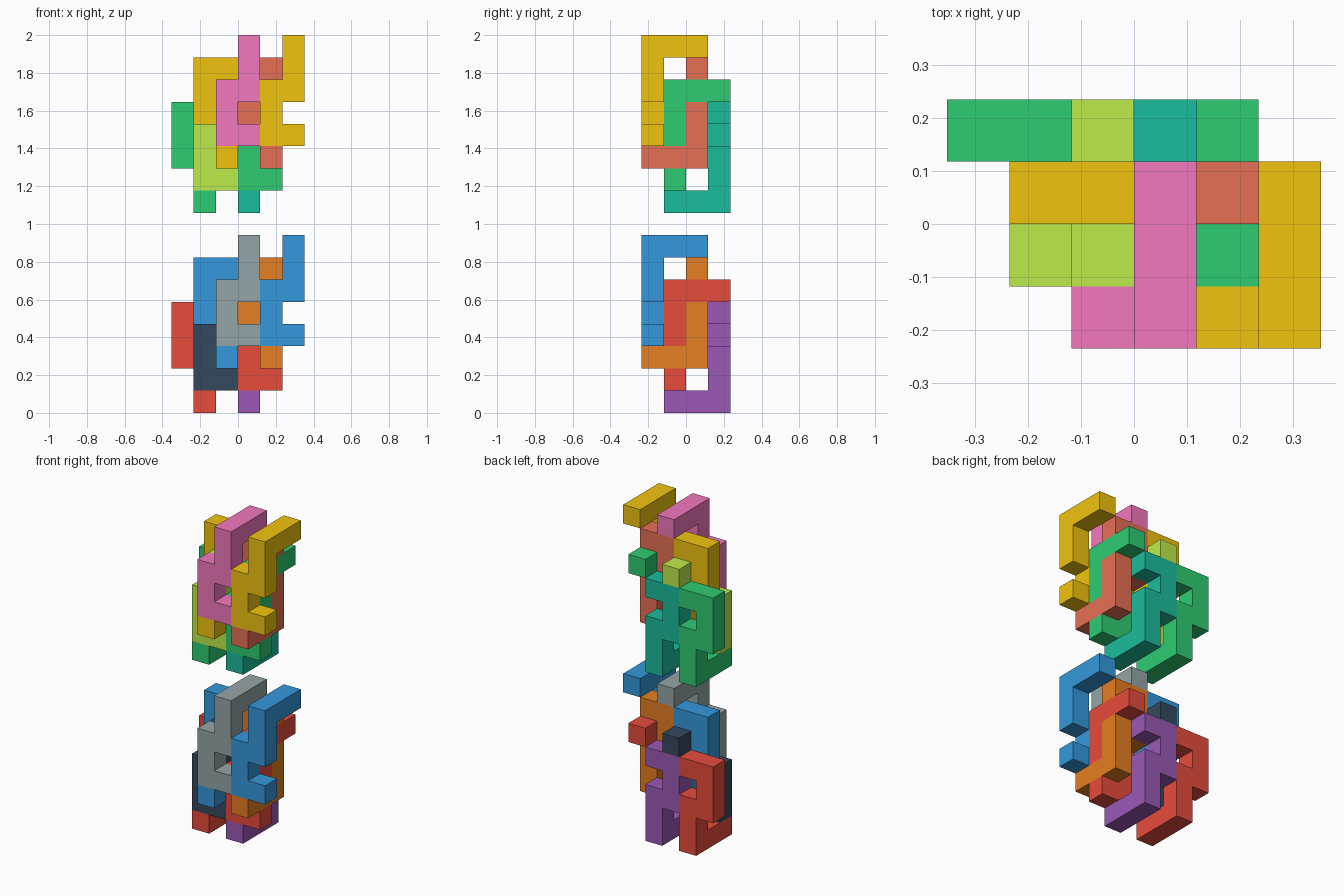
import bpy, bmesh, math
from mathutils import Vector

if "Cube" in bpy.data.objects:
    bpy.data.objects.remove(bpy.data.objects["Cube"])

U = 2 / 17  # one cube cell

# Cells of the interlocking piece: stepped front plate plus a hook going back
CELLS = [(0, 0, -2), (0, 0, -1), (0, 0, 0), (1, 0, -2), (1, 0, 0),
         (1, 0, 1), (1, 0, 2), (1, 1, 2), (1, 2, 2)]


def piece_mesh():
    bm = bmesh.new()
    for cell in CELLS:
        c = Vector(cell)
        for axis in range(3):
            for s in (-1, 1):
                n = Vector((0, 0, 0))
                n[axis] = s
                if tuple(int(v) for v in c + n) in CELLS:
                    continue  # hidden between two cells
                a, b = Vector((0, 0, 0)), Vector((0, 0, 0))
                a[(axis + 1) % 3] = 0.5
                b[(axis + 2) % 3] = 0.5
                m = c + n / 2
                corners = [m - a - b, m + a - b, m + a + b, m - a + b]
                if s < 0:
                    corners.reverse()
                bm.faces.new([bm.verts.new(p * U) for p in corners])
    bmesh.ops.remove_doubles(bm, verts=bm.verts, dist=1e-5)
    bmesh.ops.dissolve_limit(bm, angle_limit=0.02, verts=bm.verts, edges=bm.edges)
    bmesh.ops.recalc_face_normals(bm, faces=bm.faces)
    me = bpy.data.meshes.new("puzzle_piece")
    bm.to_mesh(me)
    bm.free()
    return me


def material(name, rgb):
    mat = bpy.data.materials.new(name)
    mat.diffuse_color = [(v / 255 / 12.92 if v < 11 else ((v / 255 + 0.055) / 1.055) ** 2.4)
                         for v in rgb] + [1]
    mat.use_nodes = True
    mat.node_tree.nodes["Principled BSDF"].inputs["Base Color"].default_value = mat.diffuse_color
    return mat


COLORS = {n: material(n, c) for n, c in {
    "blue": (52, 152, 219), "grey": (149, 165, 166), "orange": (230, 126, 34),
    "red": (231, 76, 60), "navy": (52, 73, 94), "purple": (155, 89, 182),
    "yellow": (241, 196, 15), "pink": (243, 120, 190), "salmon": (231, 112, 85),
    "green": (46, 204, 113), "lime": (190, 235, 75), "teal": (26, 188, 156)}.items()}

# Position in cells, turned upside down or not, lower colour, upper colour
PIECES = [
    ("front_right", (4, 0, 5), False, "blue", "yellow"),
    ("front_middle", (2, 0, 5), False, "grey", "pink"),
    ("inner_right", (3, 1, 3), False, "red", "green"),
    ("inner_left", (1, 1, 3), False, "navy", "lime"),
    ("core_right", (3, 2, 4), True, "orange", "salmon"),
    ("core_left", (1, 2, 4), True, "blue", "yellow"),
    ("back_right", (2, 3, 2), True, "purple", "teal"),
    ("back_left", (0, 3, 2), True, "red", "green"),
]

base = piece_mesh()
for level, lift in (("lower", 0), ("upper", 9)):
    for name, (x, y, z), flipped, low, high in PIECES:
        me = base.copy()
        me.materials.append(COLORS[low if lift == 0 else high])
        ob = bpy.data.objects.new(f"{level}_{name}_piece", me)
        ob.location = ((x - 2.5) * U, (y - 1.5) * U, (z + lift + 0.5) * U)
        if flipped:
            ob.rotation_euler.x = math.pi
        bpy.context.collection.objects.link(ob)
